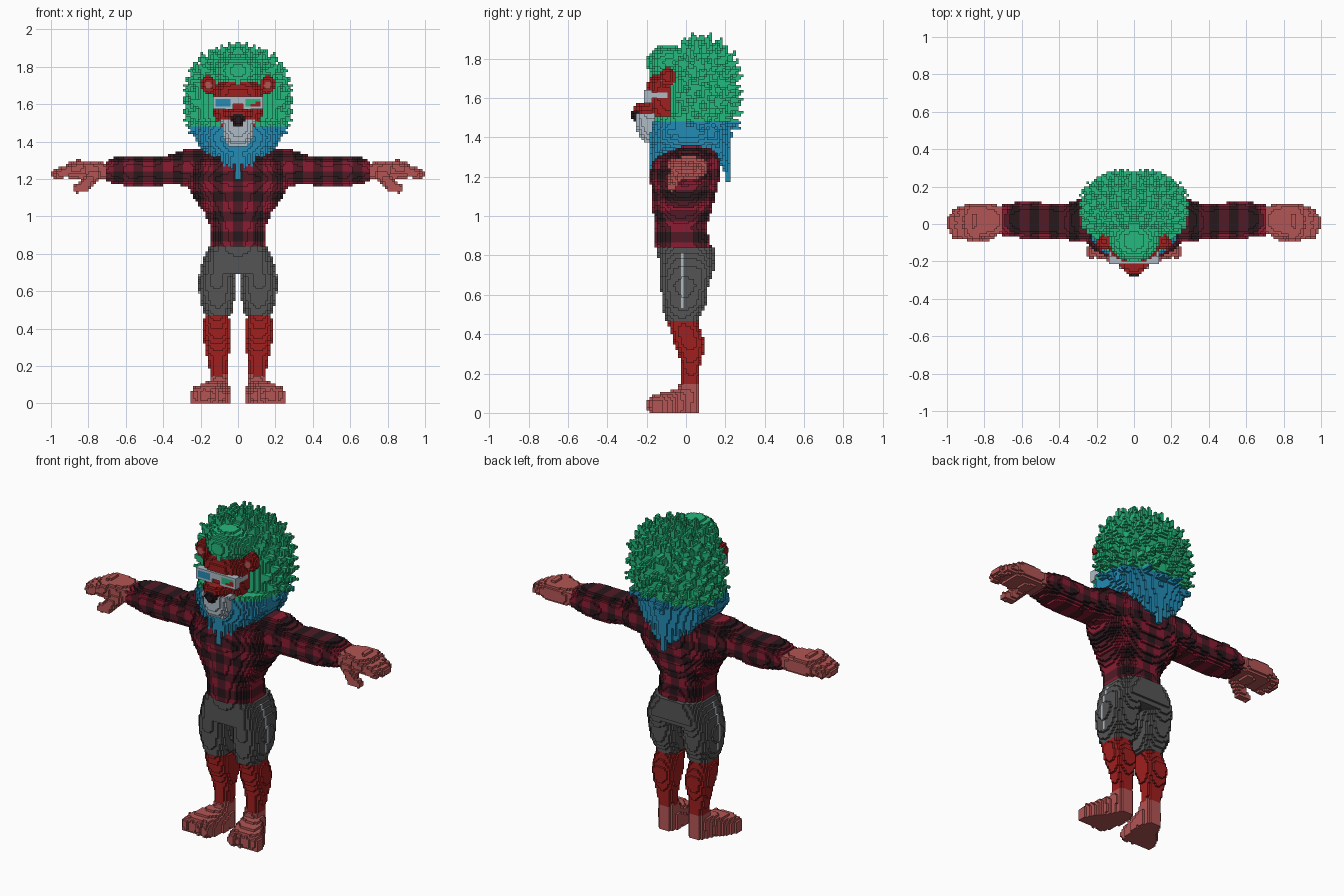
import bpy
from math import pi, sin, cos, sqrt, floor
from mathutils import Vector

cube = bpy.data.objects.get("Cube")
if cube:
    bpy.data.objects.remove(cube)

S = 2 / 150          # block size
cells = {}           # block index -> (part, colour); the first part to claim a block keeps it

COLOURS = {
    "mane_green": (0.019, 0.48, 0.2), "beard_blue": (0.017, 0.26, 0.46),
    "fur_red": (0.35, 0.014, 0.014), "paw_pink": (0.45, 0.093, 0.09),
    "shorts_grey": (0.09, 0.09, 0.09), "plaid_bright": (0.26, 0.012, 0.032),
    "plaid_mid": (0.084, 0.011, 0.019), "plaid_dark": (0.021, 0.009, 0.012),
    "pale_grey": (0.42, 0.5, 0.56),
}
PAIRED = {"sleeve", "hand", "foot", "shin", "ear"}


def fill(part, colour, lo, hi, inside):
    """Claim every block of the +x half that passes the test, and its mirror twin."""
    a = [floor(c / S) - 1 for c in lo]
    b = [floor(c / S) + 2 for c in hi]
    for i in range(max(a[0], 0), b[0]):
        for j in range(a[1], b[1]):
            for k in range(max(a[2], 0), b[2]):
                p = ((i + .5) * S, (j + .5) * S, (k + .5) * S)
                if inside(p):
                    for m, side in ((i, 1), (-1 - i, -1)):
                        c = colour if isinstance(colour, str) else colour(side * p[0], p[1], p[2])
                        name = part
                        if part in PAIRED:
                            name = ("left_" if side > 0 else "right_") + part
                        cells.setdefault((m, j, k), (name, c))


def ball(part, colour, c, r, power=2):
    def inside(p):
        return sum(abs((p[n] - c[n]) / r[n]) ** power for n in range(3)) <= 1
    fill(part, colour, [c[n] - r[n] for n in range(3)], [c[n] + r[n] for n in range(3)], inside)


def cone(part, colour, a, b, ra, rb):
    a, b = Vector(a), Vector(b)
    d = b - a

    def inside(p):
        q = Vector(p) - a
        t = min(1, max(0, q.dot(d) / d.length_squared))
        return (q - d * t).length <= ra + (rb - ra) * t
    r = max(ra, rb)
    fill(part, colour, [min(a[n], b[n]) - r for n in range(3)],
         [max(a[n], b[n]) + r for n in range(3)], inside)


def loft(part, colour, axis, rows, power=2.5):
    """Rows are (position, u min, u max, v min, v max) along an axis."""
    u, v = [n for n in range(3) if n != axis]
    rows = sorted(rows)
    lo, hi = [0] * 3, [0] * 3
    lo[axis], hi[axis] = rows[0][0], rows[-1][0]
    lo[u], hi[u] = min(r[1] for r in rows), max(r[2] for r in rows)
    lo[v], hi[v] = min(r[3] for r in rows), max(r[4] for r in rows)

    def inside(p):
        t = p[axis]
        for r, s in zip(rows, rows[1:]):
            if r[0] <= t <= s[0]:
                f = (t - r[0]) / (s[0] - r[0])
                u0, u1, v0, v1 = [r[n] + (s[n] - r[n]) * f for n in range(1, 5)]
                return (abs((2 * p[u] - u0 - u1) / (u1 - u0)) ** power
                        + abs((2 * p[v] - v0 - v1) / (v1 - v0)) ** power) <= 1
        return False
    fill(part, colour, lo, hi, inside)


def box(part, colour, lo, hi):
    fill(part, colour, lo, hi, lambda p: all(lo[n] <= p[n] <= hi[n] for n in range(3)))


# Colour rules
def plaid(x, y, z):
    bright = (abs(abs(x) / S % 8 - 4) < 2) + (abs((z / S + 5) % 8 - 4) < 2)
    return ("plaid_dark", "plaid_mid", "plaid_bright")[bright]


def mane_colour(x, y, z):
    return "mane_green" if z > 1.48 else "beard_blue"


def shorts_colour(x, y, z):
    seam = abs(y + .02) < S / 2 and abs(x) > .13 and .53 < z < .82
    return "pale_grey" if seam else "shorts_grey"


def glasses_colour(x, y, z):
    if not (.045 < abs(x) < .115 and 1.585 < z < 1.632 and y < -.2):
        return "pale_grey"
    if x < 0:
        return "beard_blue"
    return "fur_red" if z < 1.6 + (x - .08) * .5 else "mane_green"


def ear_colour(x, y, z):
    inner = (abs(x) - .155) ** 2 + (z - 1.7) ** 2 < .02 ** 2 and y < -.1
    return "paw_pink" if inner else "fur_red"


# Glasses
box("glasses", glasses_colour, (.03, -.218, 1.575), (.13, -.17, 1.645))
box("glasses", "pale_grey", (0, -.218, 1.605), (.03, -.17, 1.64))
box("glasses", "pale_grey", (.12, -.215, 1.6), (.138, -.1, 1.63))

# Face
ball("nose", "plaid_dark", (0, -.25, 1.515), (.036, .03, .036))
ball("face", "fur_red", (0, -.19, 1.545), (.085, .08, .035))
loft("muzzle", "pale_grey", 2, [
    (1.38, -.06, .06, -.22, -.1), (1.42, -.075, .075, -.245, -.1),
    (1.47, -.08, .08, -.255, -.1), (1.525, -.095, .095, -.25, -.1)], 3)
loft("face", "fur_red", 2, [
    (1.45, -.1, .1, -.17, .05), (1.52, -.125, .125, -.185, .05),
    (1.62, -.14, .14, -.2, .05), (1.68, -.13, .13, -.195, .05), (1.72, -.1, .1, -.17, .05)], 3)
ball("ear", ear_colour, (.158, -.095, 1.705), (.042, .04, .052))

# Mane: solid core, forelock, and tufts spread over the core
centre, radii = Vector((0, .07, 1.6)), Vector((.25, .17, .27))
ball("mane", mane_colour, centre, radii, 2.5)
ball("mane", mane_colour, (0, -.09, 1.78), (.13, .11, .09))
cone("mane", mane_colour, (0, -.14, 1.74), (0, -.18, 1.69), .045, .01)
COUNT = 190
for n in range(COUNT):
    h = 1 - 2 * (n + .5) / COUNT
    w, turn = sqrt(1 - h * h), n * pi * (3 - sqrt(5))
    d = Vector((w * cos(turn), w * sin(turn), h))
    if d.x < -.1 or h < -.55 or (d.y < -.6 and h < .6):
        continue
    size = sum(abs(c) ** 2.5 for c in d) ** -.4
    root = centre + Vector([d[i] * radii[i] * size for i in range(3)])
    tip = root + d * .045 + Vector((0, .01, .012))
    cone("mane", mane_colour, root - d * .02, tip, .038, .006)

# Beard: collar plus hanging locks in front and behind
loft("beard", mane_colour, 2, [
    (1.32, -.15, .15, -.17, .2), (1.36, -.2, .2, -.185, .21),
    (1.42, -.23, .23, -.19, .22), (1.5, -.225, .225, -.17, .22)])
for n in range(6):
    x = n * .036
    drop = 1.21 + x * .85 + (n % 2) * .02
    cone("beard", mane_colour, (x, -.145 + x * .35, 1.42), (x, -.185 + x * .35, drop), .045, .01)
    cone("beard", mane_colour, (x, .185 - x * .3, 1.42), (x, .215 - x * .3, drop - .025), .05, .012)

# Shirt
loft("shirt", plaid, 2, [
    (.835, -.148, .148, -.155, .13), (.95, -.148, .148, -.16, .105),
    (1.02, -.18, .18, -.168, .13), (1.12, -.25, .25, -.17, .155),
    (1.2, -.275, .275, -.19, .172), (1.28, -.25, .25, -.17, .175),
    (1.34, -.21, .21, -.1, .165), (1.37, -.13, .13, -.04, .14)])
loft("sleeve", plaid, 0, [
    (.16, -.08, .14, 1.15, 1.36), (.27, -.09, .135, 1.165, 1.36), (.38, -.085, .105, 1.17, 1.325),
    (.46, -.075, .11, 1.155, 1.325), (.58, -.08, .122, 1.16, 1.325),
    (.66, -.065, .11, 1.175, 1.315), (.71, -.06, .1, 1.19, 1.29)])

# Hands
loft("hand", "paw_pink", 0, [
    (.7, -.05, .095, 1.2, 1.285), (.78, -.07, .11, 1.19, 1.295),
    (.86, -.078, .108, 1.195, 1.302), (.91, -.075, .1, 1.2, 1.285)], 3)
for n, reach in enumerate((.955, .975, .975, .95)):
    y = -.06 + n * .043
    cone("hand", "paw_pink", (.85, y, 1.262), (reach, y * .85, 1.228), .034, .026)
cone("hand", "paw_pink", (.77, -.05, 1.22), (.82, -.07, 1.165), .035, .03)
cone("hand", "paw_pink", (.82, -.07, 1.16), (.865, -.075, 1.148), .03, .022)

# Shorts
loft("shorts", shorts_colour, 2, [
    (.69, -.19, .19, -.13, .13), (.75, -.19, .19, -.135, .152), (.835, -.158, .158, -.145, .145)], 3)
loft("shorts", shorts_colour, 2, [
    (.47, .035, .175, -.105, .065), (.55, .02, .203, -.122, .1), (.65, .014, .213, -.13, .115),
    (.73, 0, .2, -.13, .145), (.82, -.02, .17, -.14, .14)])

# Shins
loft("shin", "fur_red", 2, [
    (.15, .058, .145, -.025, .068), (.24, .05, .165, -.022, .072), (.3, .04, .178, -.04, .088),
    (.36, .035, .187, -.065, .098), (.42, .04, .185, -.08, .075), (.48, .05, .175, -.1, .055)])

# Feet, turned slightly outward
loft("foot", "paw_pink", 2, [
    (0, .045, .15, -.05, .07), (.08, .045, .16, -.06, .07), (.155, .055, .147, -.03, .07)])
loft("foot", "paw_pink", 1, [
    (-.175, .07, .25, -.02, .085), (-.13, .055, .255, -.04, .102), (-.07, .045, .22, -.05, .115),
    (0, .045, .165, -.04, .135), (.06, .055, .14, -.02, .1)], 3)
for n in range(4):
    ball("foot", "paw_pink", (.09 + n * .045, -.16 + n * .006, .042), (.026, .045, .046))


# Turn the claimed blocks into one outer skin per part
materials = {}
for name, rgb in COLOURS.items():
    mat = bpy.data.materials.new(name)
    mat.use_nodes = True
    mat.diffuse_color = (*rgb, 1)
    mat.node_tree.nodes["Principled BSDF"].inputs["Base Color"].default_value = (*rgb, 1)
    materials[name] = mat

parts = {}
for cell, (part, colour) in cells.items():
    verts, faces, tints = parts.setdefault(part, ({}, [], []))
    for axis in range(3):
        for step in (-1, 1):
            near = list(cell)
            near[axis] += step
            if tuple(near) in cells:
                continue
            quad = []
            for du, dv in ((0, 0), (1, 0), (1, 1), (0, 1)):
                corner = list(cell)
                corner[axis] += step > 0
                corner[(axis + 1) % 3] += du
                corner[(axis + 2) % 3] += dv
                quad.append(verts.setdefault(tuple(corner), len(verts)))
            faces.append(quad[::step])
            tints.append(colour)

for part, (verts, faces, tints) in parts.items():
    if not faces:
        continue
    mesh = bpy.data.meshes.new(part)
    mesh.from_pydata([[c * S for c in v] for v in verts], [], faces)
    used = sorted(set(tints))
    for name in used:
        mesh.materials.append(materials[name])
    mesh.polygons.foreach_set("material_index", [used.index(t) for t in tints])
    mesh.update()
    bpy.context.scene.collection.objects.link(bpy.data.objects.new(part, mesh))
